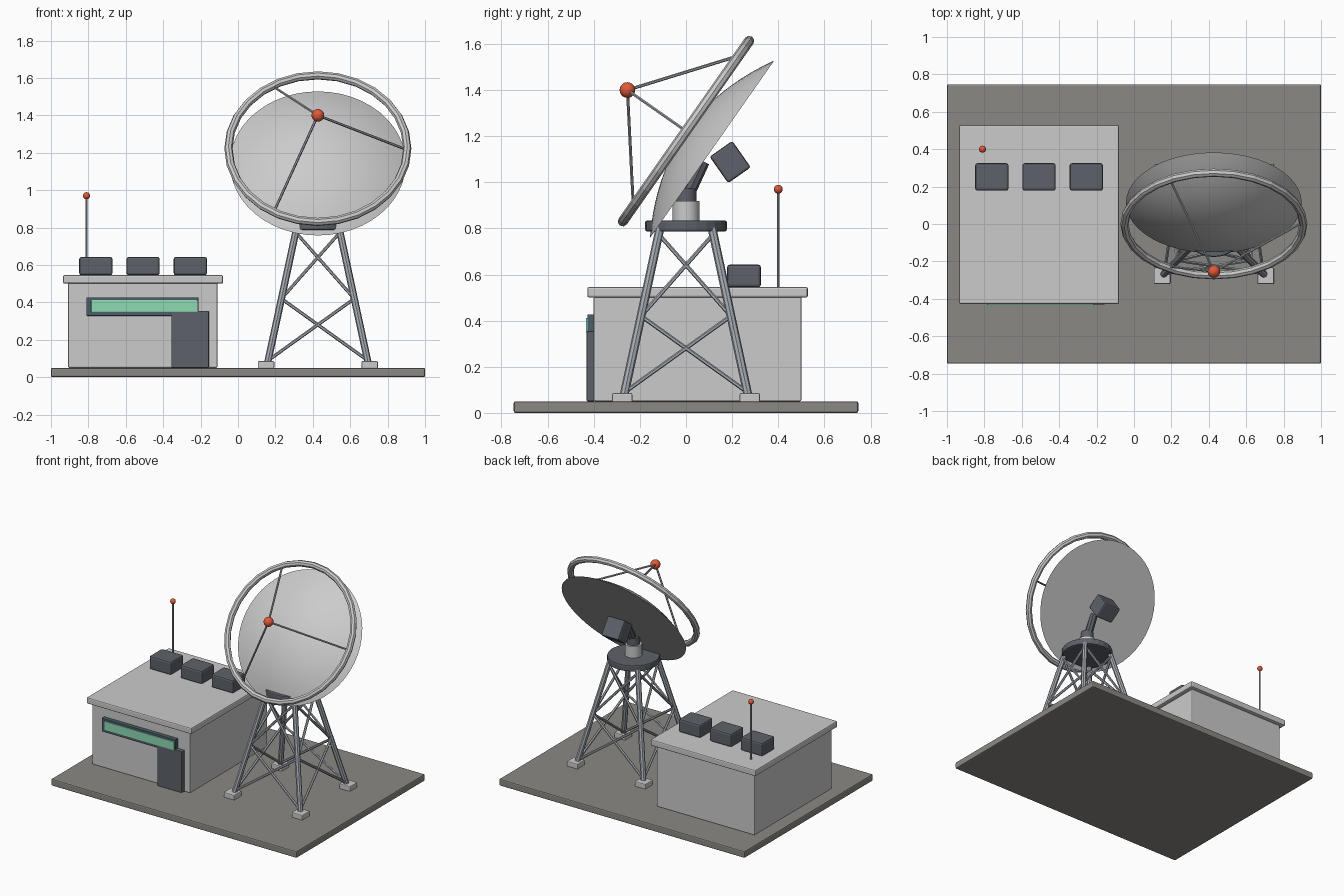
import bpy, bmesh
from math import radians, pi, cos, sin
from mathutils import Vector, Matrix

if "Cube" in bpy.data.objects:
    bpy.data.objects.remove(bpy.data.objects["Cube"])


def material(name, rgb):
    m = bpy.data.materials.new(name)
    m.diffuse_color = (*rgb, 1)
    m.use_nodes = True
    m.node_tree.nodes["Principled BSDF"].inputs["Base Color"].default_value = m.diffuse_color
    return m


DARK = material("dark_grey", (0.11, 0.12, 0.14))
RED = material("signal_red", (0.75, 0.10, 0.04))
GREEN = material("window_green", (0.27, 0.70, 0.45))
FRAME = material("frame_blue_grey", (0.07, 0.11, 0.14))
STEEL = material("steel", (0.38, 0.41, 0.45))
GROUND = material("ground", (0.26, 0.25, 0.23))


def finish(o, name, mat=None, bevel=0, smooth=True):
    o.name = name
    if mat:
        o.data.materials.append(mat)
    if bevel:
        b = o.modifiers.new("bevel", "BEVEL")
        b.width, b.segments = bevel, 2
    elif smooth:
        bpy.ops.object.shade_smooth_by_angle(angle=radians(35))
    return o


def box(name, lo, hi, mat=None, bevel=0.006):
    lo, hi = Vector(lo), Vector(hi)
    bpy.ops.mesh.primitive_cube_add(size=1, location=(lo + hi) / 2)
    o = bpy.context.object
    o.data.transform(Matrix.Diagonal((*(hi - lo), 1)))
    return finish(o, name, mat, bevel, False)


def rod(name, a, b, r, sides=8, mat=None, r2=None, bevel=0):
    a, b = Vector(a), Vector(b)
    d = b - a
    bpy.ops.mesh.primitive_cone_add(vertices=sides, radius1=r, radius2=r if r2 is None else r2,
                                    depth=d.length, location=(a + b) / 2,
                                    rotation=d.to_track_quat("Z", "Y").to_euler())
    return finish(bpy.context.object, name, mat, bevel)


def ball(name, c, r, mat):
    bpy.ops.mesh.primitive_uv_sphere_add(segments=16, ring_count=10, radius=r, location=c)
    return finish(bpy.context.object, name, mat)


# Ground slab
box("base_slab", (-1, -0.747, 0), (1, 0.747, 0.05), GROUND, 0.008)

# Control building
box("building_walls", (-0.908, -0.4, 0.05), (-0.11, 0.5, 0.505))
box("building_roof", (-0.935, -0.428, 0.5), (-0.08, 0.528, 0.546), None, 0.008)
box("window_frame", (-0.81, -0.428, 0.328), (-0.21, -0.395, 0.427), FRAME, 0.003)
box("window_glass", (-0.785, -0.434, 0.348), (-0.217, -0.40, 0.412), GREEN, 0.002)
box("door", (-0.356, -0.431, 0.05), (-0.156, -0.395, 0.355), DARK, 0.005)
for i in range(3):
    x = -0.76 + i * 0.2525
    box("roof_unit", (x - 0.089, 0.178, 0.545), (x + 0.089, 0.325, 0.643), DARK, 0.012)
rod("antenna_mast", (-0.81, 0.4, 0.54), (-0.81, 0.4, 0.97), 0.006, 8, STEEL)
ball("antenna_beacon", (-0.81, 0.4, 0.97), 0.019, RED)

# Lattice tower: four legs, footings and crossed braces on each side
CX = 0.427


def corner(k, z):
    h = 0.27 + (0.113 - 0.27) * (z - 0.07) / (0.80 - 0.07)
    a = pi / 4 + k * pi / 2
    return Vector((CX + h * 2 ** 0.5 * cos(a), h * 2 ** 0.5 * sin(a), z))


for k in range(4):
    f = corner(k, 0.05)
    fx, fy = CX + (0.277 if f.x > CX else -0.277), (0.277 if f.y > 0 else -0.277)
    box("tower_footing", (fx - 0.044, fy - 0.044, 0.045), (fx + 0.044, fy + 0.044, 0.086))
    rod("tower_leg", corner(k, 0.07), corner(k, 0.80), 0.019, 8, STEEL)
    for z0, z1 in ((0.09, 0.42), (0.42, 0.775)):
        rod("tower_brace", corner(k, z0), corner(k + 1, z1), 0.009, 6, STEEL)
        rod("tower_brace", corner(k + 1, z0), corner(k, z1), 0.009, 6, STEEL)

# Turntable and pedestal
rod("turntable", (CX, 0, 0.787), (CX, 0, 0.834), 0.177, 24, DARK, bevel=0.008)
rod("pedestal", (CX, 0, 0.83), (CX, 0, 0.918), 0.058, 20)
rod("pedestal_neck", (CX, 0, 0.91), (CX, 0, 0.972), 0.045, 16, DARK)
rod("dish_strut", (CX, 0.015, 0.96), (CX, 0.075, 1.09), 0.028, 8, DARK)

# Dish frame: local z is the dish axis
M = Matrix.Translation((CX, 0, 1.222)) @ Matrix.Rotation(radians(55), 4, "X")

# Reflector: curved face towards the feed, flat back
R, DEPTH, SEG, RINGS = 0.47, 0.138, 48, 10
bm = bmesh.new()
pts = [bm.verts.new((R * i / RINGS, 0, -DEPTH * (i / RINGS) ** 2)) for i in range(RINGS + 1)]
pts.append(bm.verts.new((0, 0, -DEPTH)))
edges = [bm.edges.new(p) for p in zip(pts, pts[1:])]
bmesh.ops.spin(bm, geom=pts + edges, cent=(0, 0, 0), axis=(0, 0, 1), angle=2 * pi,
               steps=SEG, use_merge=True)
bmesh.ops.remove_doubles(bm, verts=bm.verts, dist=1e-5)
bmesh.ops.recalc_face_normals(bm, faces=bm.faces)
me = bpy.data.meshes.new("reflector")
bm.to_mesh(me)
bm.free()
dish = bpy.data.objects.new("reflector", me)
bpy.context.collection.objects.link(dish)
dish.matrix_world = M
bpy.ops.object.select_all(action="DESELECT")
dish.select_set(True)
bpy.context.view_layer.objects.active = dish
finish(dish, "reflector")

# Rim ring
bpy.ops.mesh.primitive_torus_add(major_segments=28, minor_segments=8, major_radius=0.478,
                                 minor_radius=0.022, location=M.translation,
                                 rotation=M.to_euler())
finish(bpy.context.object, "rim_ring", smooth=False)

# Feed on three struts
feed = M @ Vector((0, 0, 0.31))
ball("feed", feed, 0.034, RED)
for k in range(3):
    a = k * 2 * pi / 3
    rod("feed_strut", M @ Vector((0.46 * cos(a), 0.46 * sin(a), 0.0)), feed, 0.007, 6, STEEL)

# Receiver box behind the dish
o = box("receiver_box", (-0.07, -0.07, -0.06), (0.07, 0.07, 0.06), DARK, 0.01)
o.location = M @ Vector((0, 0, -0.234))
o.rotation_euler.x = radians(-55)
